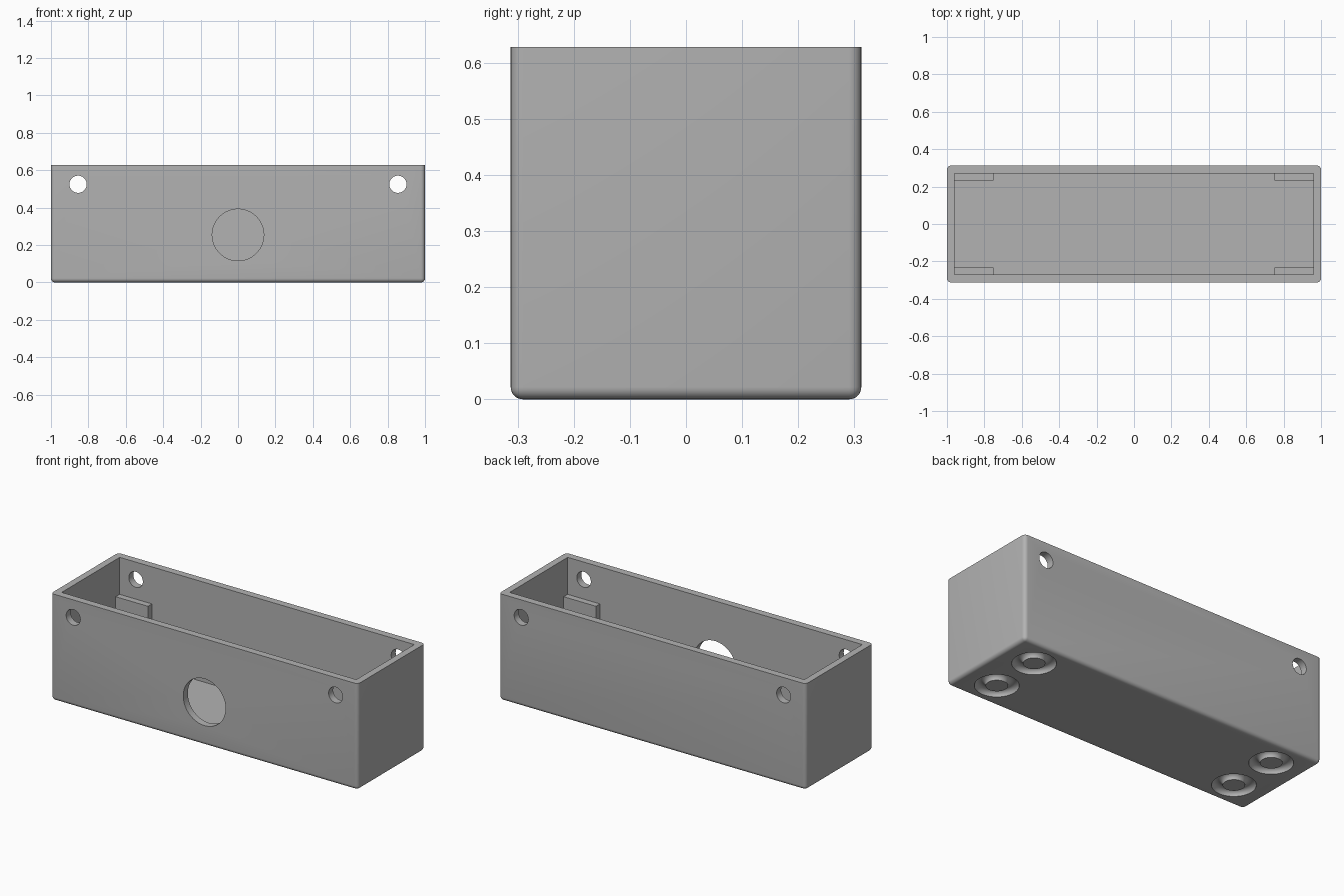
import bpy
import bmesh
from math import radians

cube = bpy.data.objects.get("Cube")
if cube:
    bpy.data.objects.remove(cube, do_unlink=True)

LENGTH, DEPTH, HEIGHT = 2.0, 0.625, 0.628
INNER_X, INNER_Y, FLOOR = 0.96, 0.27, 0.04

grey = bpy.data.materials.new("plain grey")
grey.use_nodes = True
grey.diffuse_color = (0.45, 0.45, 0.45, 1)
grey.node_tree.nodes["Principled BSDF"].inputs["Base Color"].default_value = grey.diffuse_color


def block(name, low, high):
    """Box spanning two opposite corners."""
    bm = bmesh.new()
    bmesh.ops.create_cube(bm, size=1)
    for v in bm.verts:
        v.co = [h if c > 0 else l for c, l, h in zip(v.co, low, high)]
    mesh = bpy.data.meshes.new(name)
    bm.to_mesh(mesh)
    bm.free()
    obj = bpy.data.objects.new(name, mesh)
    bpy.context.collection.objects.link(obj)
    mesh.materials.append(grey)
    return obj


def activate(obj):
    bpy.ops.object.select_all(action="DESELECT")
    obj.select_set(True)
    bpy.context.view_layer.objects.active = obj


def cut(target, cutter):
    """Subtract the cutter and discard it."""
    cutter.hide_render = True
    mod = target.modifiers.new("cut", "BOOLEAN")
    mod.operation = "DIFFERENCE"
    mod.solver = "EXACT"
    mod.object = cutter
    activate(target)
    bpy.ops.object.modifier_apply(modifier=mod.name)
    bpy.data.objects.remove(cutter, do_unlink=True)


def drill(target, x, y, z, radius, length):
    """Round hole along the depth of the box."""
    bpy.ops.mesh.primitive_cylinder_add(vertices=64, radius=radius, depth=length,
                                        location=(x, y, z), rotation=(radians(90), 0, 0))
    bpy.context.object.data.materials.append(grey)
    cut(target, bpy.context.object)


# Outer shell with every edge rounded except the open rim
box = block("open_box", (-LENGTH / 2, -DEPTH / 2, 0), (LENGTH / 2, DEPTH / 2, HEIGHT))
bm = bmesh.new()
bm.from_mesh(box.data)
rounded = [e for e in bm.edges if min(v.co.z for v in e.verts) < HEIGHT / 2]
bmesh.ops.bevel(bm, geom=rounded, offset=0.022, segments=6, profile=0.5, affect="EDGES")
bm.to_mesh(box.data)
bm.free()

# Hollow interior
cut(box, block("cavity", (-INNER_X, -INNER_Y, FLOOR), (INNER_X, INNER_Y, HEIGHT + 0.2)))

# Large front opening, and small holes through both long walls
drill(box, 0, -DEPTH / 2, 0.254, 0.138, 0.3)
for side in (-1, 1):
    drill(box, side * 0.855, 0, 0.525, 0.046, 1)

# Ring grooves under the floor
for sx in (-1, 1):
    for sy in (-1, 1):
        bpy.ops.mesh.primitive_torus_add(major_radius=0.087, minor_radius=0.029,
                                         major_segments=64, minor_segments=24,
                                         location=(sx * 0.8, sy * 0.15, 0))
        bpy.context.object.data.materials.append(grey)
        cut(box, bpy.context.object)

activate(box)
bpy.ops.object.shade_smooth_by_angle(angle=radians(35))

# Support ledges in the four inner corners
for sx, x_name in ((-1, "right"), (1, "left")):
    for sy, y_name in ((-1, "front"), (1, "back")):
        xs = sorted((sx * 0.75, sx * (INNER_X + 0.005)))
        ys = sorted((sy * 0.233, sy * (INNER_Y + 0.005)))
        block(f"{y_name}_{x_name}_ledge", (xs[0], ys[0], FLOOR - 0.005), (xs[1], ys[1], 0.41))
